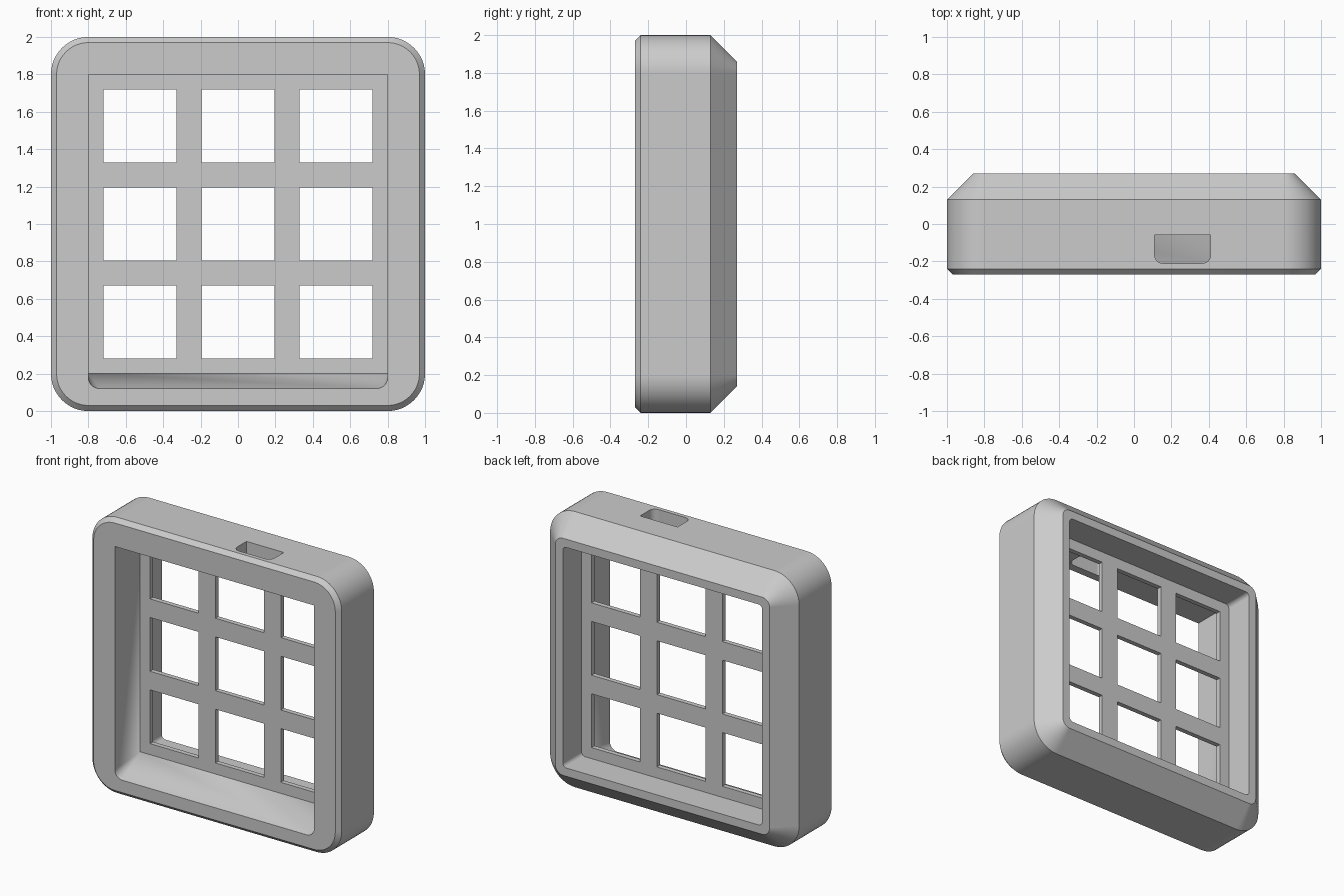
import bpy
import bmesh
from math import sin, cos, pi

cube = bpy.data.objects.get("Cube")
if cube:
    bpy.data.objects.remove(cube, do_unlink=True)

STEPS = 12

grey = bpy.data.materials.new("light grey plastic")
grey.use_nodes = True
grey.diffuse_color = (0.6, 0.6, 0.6, 1)
grey.node_tree.nodes["Principled BSDF"].inputs["Base Color"].default_value = (0.6, 0.6, 0.6, 1)


def ring(depth, x0, x1, v0, v1, r_low=0.0, r_high=0.0):
    """Rounded rectangle at a depth, with separate low and high corner radii."""
    points = []
    corners = [(x1, v1, -1, -1, r_high), (x0, v1, 1, -1, r_high),
               (x0, v0, 1, 1, r_low), (x1, v0, -1, 1, r_low)]
    for i, (x, v, sx, sv, r) in enumerate(corners):
        for k in range(STEPS + 1):
            a = (i + k / STEPS) * pi / 2
            points.append((x + sx * r + r * cos(a), depth, v + sv * r + r * sin(a)))
    return points


def loft(name, rings, upright=False):
    """Closed solid through the rings; upright solids run along z instead of y."""
    bm = bmesh.new()
    loops = [[bm.verts.new((x, v, d) if upright else (x, d, v)) for x, d, v in r] for r in rings]
    n = len(loops[0])
    for a, b in zip(loops, loops[1:]):
        for i in range(n):
            j = (i + 1) % n
            bm.faces.new((a[i], a[j], b[j], b[i]))
    bm.faces.new(loops[0])
    bm.faces.new(loops[-1])
    bmesh.ops.remove_doubles(bm, verts=bm.verts[:], dist=1e-5)
    bmesh.ops.recalc_face_normals(bm, faces=bm.faces[:])
    mesh = bpy.data.meshes.new(name)
    bm.to_mesh(mesh)
    bm.free()
    mesh.materials.append(grey)
    obj = bpy.data.objects.new(name, mesh)
    bpy.context.collection.objects.link(obj)
    return obj


def inset_ring(depth, inset, r):
    return ring(depth, inset - 1, 1 - inset, inset, 2 - inset, r, r)


# Case with a small front chamfer and a deep back chamfer
case = loft("case", [inset_ring(-0.27, 0.03, 0.17), inset_ring(-0.24, 0, 0.2),
                     inset_ring(0.13, 0, 0.2), inset_ring(0.27, 0.14, 0.06)])

# Front recess with a sloping sill, back recess, and port through the top wall
cutters = [
    loft("front_recess", [ring(-0.4, -0.8, 0.8, 0.12, 1.8, 0.06),
                          ring(-0.27, -0.8, 0.8, 0.12, 1.8, 0.06),
                          ring(0.02, -0.8, 0.8, 0.2, 1.8)]),
    loft("back_recess", [inset_ring(0.055, 0.2, 0.03), inset_ring(0.4, 0.2, 0.03)]),
    loft("port", [ring(z, 0.11, 0.41, -0.21, -0.06, 0.045) for z in (1.7, 2.1)], upright=True),
]

# Three by three windows in the thin inner plate
SIZE, PITCH = 0.195, 0.525
for row in (-1, 0, 1):
    for col in (-1, 0, 1):
        x, z = col * PITCH, 1 + row * PITCH
        cutters.append(loft("window", [ring(y, x - SIZE, x + SIZE, z - SIZE, z + SIZE)
                                       for y in (-0.05, 0.12)]))

bpy.ops.object.select_all(action="DESELECT")
bpy.context.view_layer.objects.active = case
case.select_set(True)
for cutter in cutters:
    cutter.hide_render = True
    cut = case.modifiers.new(cutter.name, "BOOLEAN")
    cut.operation = "DIFFERENCE"
    cut.solver = "EXACT"
    cut.object = cutter
    bpy.ops.object.modifier_apply(modifier=cut.name)
    bpy.data.objects.remove(cutter, do_unlink=True)

# Smooth corners, crisp chamfers and flat panels
bpy.ops.object.shade_smooth_by_angle(angle=pi / 6)
weighted = case.modifiers.new("flat_panels", "WEIGHTED_NORMAL")
weighted.keep_sharp = True
